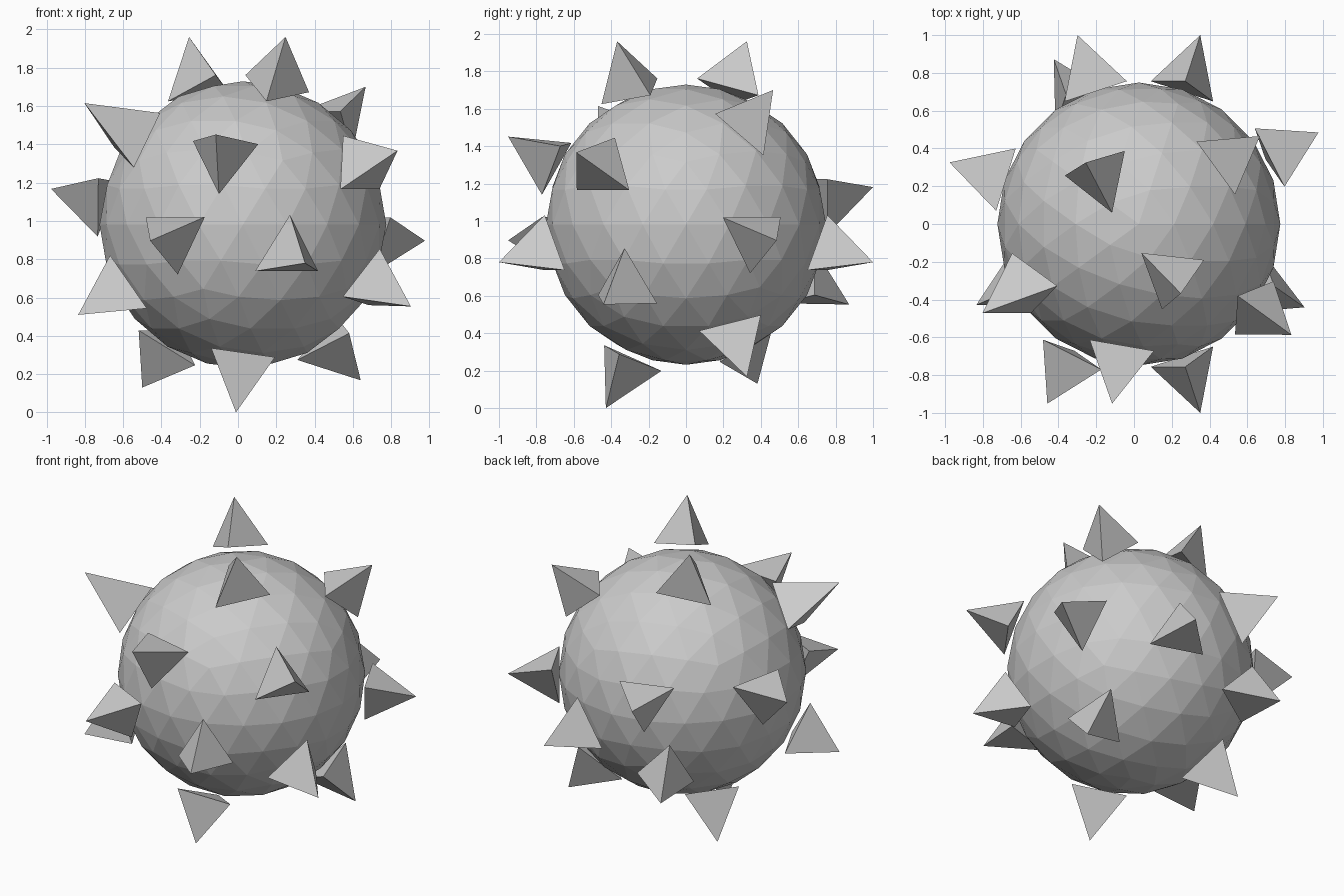
import bpy, bmesh
from math import radians
from mathutils import Vector, Matrix

if "Cube" in bpy.data.objects:
    bpy.data.objects.remove(bpy.data.objects["Cube"])

RADIUS = 0.749      # ball radius
BASE = 0.771        # distance of spike bases from the ball centre
TIP = 1.0706        # distance of spike tips from the ball centre
LONG_TIP = 1.145    # the single taller spike
SPIKE_R = 0.2       # circumradius of the triangular base

# Approximate spike directions; each snaps to the nearest ball facet
DIRECTIONS = [
    (-.275, .32, .98), (.225, -.36, .98), (.645, .46, .72),
    (.805, -.587, .39), (.945, .49, -.09), (.865, -.46, -.43),
    (.615, .33, -.81), (-.035, -.42, -.98), (-.525, .38, -.85),
    (-.865, -.42, -.47), (-1.0, .335, .19), (-.14, -.947, .47),
    (-.485, -.945, -.09), (.315, -1.0, -.2), (-.325, 1.0, .2),
    (.315, 1.0, -.2), (-.435, .88, -.43),
]
LONG_DIRECTION = (-.835, -.477, .62)


def make_object(name, bm):
    mesh = bpy.data.meshes.new(name)
    bm.to_mesh(mesh)
    obj = bpy.data.objects.new(name, mesh)
    bpy.context.collection.objects.link(obj)
    return obj


# Faceted ball
ball_bm = bmesh.new()
bmesh.ops.create_icosphere(ball_bm, subdivisions=3, radius=RADIUS)
ball_bm.normal_update()
parts = [make_object("ball", ball_bm)]


def add_spike(name, direction, tip):
    """Three-sided spike over the facet nearest to the direction, turned like it."""
    d = Vector(direction).normalized()
    face = max(ball_bm.faces, key=lambda f: f.calc_center_median().normalized().dot(d))
    n = face.normal.copy()
    centre = face.calc_center_median()
    u = Vector()
    for i, v in enumerate(face.verts):
        e = (v.co - centre).normalized()
        u += Matrix.Rotation(radians(-120 * i), 3, n) @ e
    u = (u - n * u.dot(n)).normalized()
    bm = bmesh.new()
    base = [bm.verts.new(n * BASE + Matrix.Rotation(radians(120 * i), 3, n) @ u * SPIKE_R)
            for i in range(3)]
    apex = bm.verts.new(n * tip)
    bm.faces.new(base[::-1])
    for i in range(3):
        bm.faces.new((base[i], base[(i + 1) % 3], apex))
    parts.append(make_object(name, bm))
    bm.free()


# Spikes
for k, direction in enumerate(DIRECTIONS):
    add_spike(f"spike_{k + 1:02d}", direction, TIP)
add_spike("long_spike", LONG_DIRECTION, LONG_TIP)
ball_bm.free()

# Centre in x and y, rest on the ground
pts = [v.co for p in parts for v in p.data.vertices]
lo = [min(p[i] for p in pts) for i in range(3)]
hi = [max(p[i] for p in pts) for i in range(3)]
shift = Vector((-(lo[0] + hi[0]) / 2, -(lo[1] + hi[1]) / 2, -lo[2]))
for p in parts:
    p.location = shift
